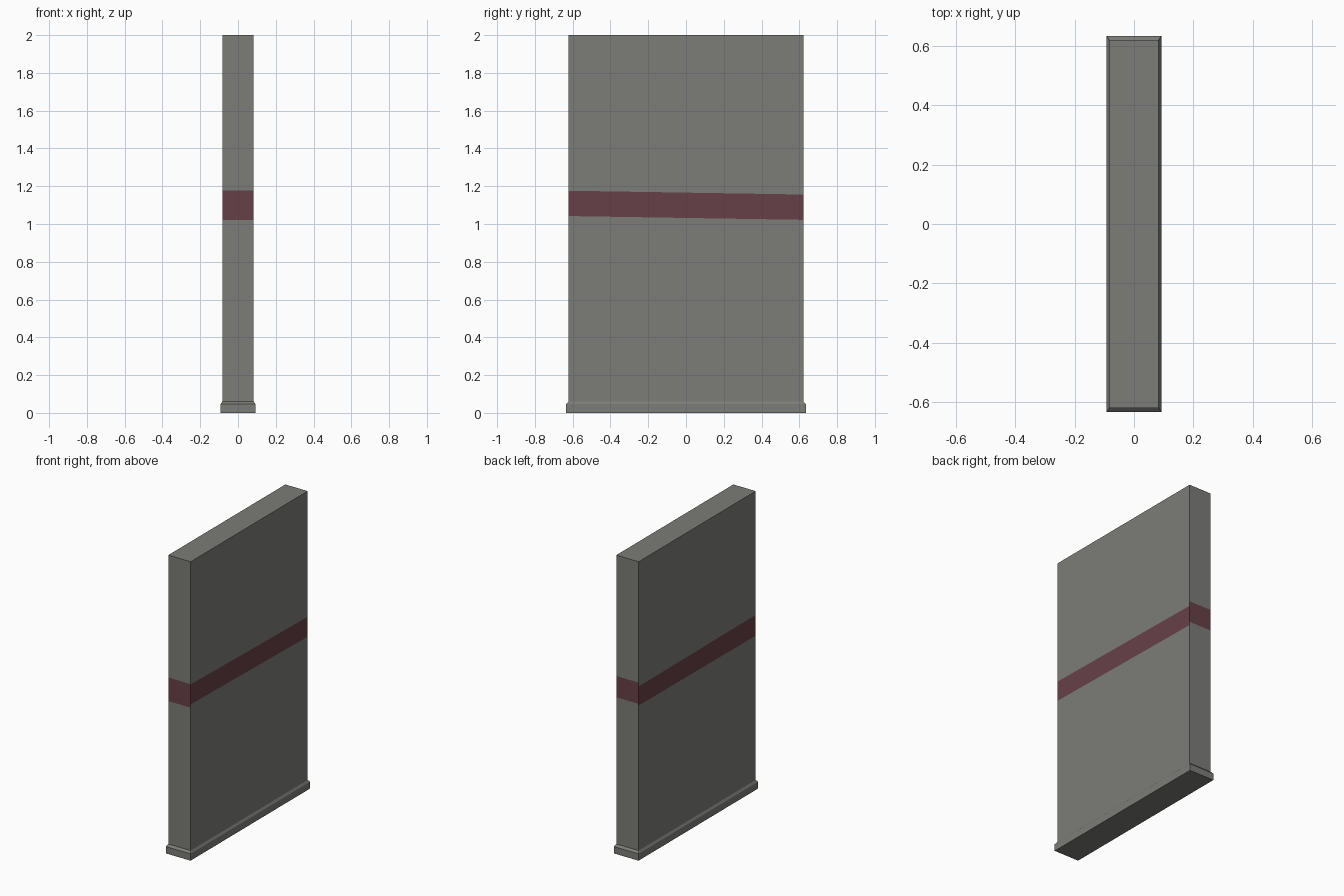
import bpy, bmesh
from mathutils import Vector

if "Cube" in bpy.data.objects:
    bpy.data.objects.remove(bpy.data.objects["Cube"])


def material(name, srgb):
    m = bpy.data.materials.new(name)
    m.diffuse_color = [((c / 255 + 0.055) / 1.055) ** 2.4 for c in srgb] + [1]
    m.use_nodes = True
    m.node_tree.nodes["Principled BSDF"].inputs["Base Color"].default_value = m.diffuse_color
    return m


grey = material("stone_grey", (124, 124, 120))
red = material("dull_red", (103, 64, 72))


def finish(bm, name, mats):
    me = bpy.data.meshes.new(name)
    bm.normal_update()
    bm.to_mesh(me)
    bm.free()
    for m in mats:
        me.materials.append(m)
    ob = bpy.data.objects.new(name, me)
    bpy.context.collection.objects.link(ob)


def stacked_rings(rings):
    """Closed solid through rectangles given as (half x, half y, z)."""
    bm = bmesh.new()
    loops = [[bm.verts.new((sx * x, sy * y, z))
              for sx, sy in ((-1, -1), (1, -1), (1, 1), (-1, 1))]
             for x, y, z in rings]
    for a, b in zip(loops, loops[1:]):
        for i in range(4):
            j = (i + 1) % 4
            bm.faces.new((a[i], a[j], b[j], b[i]))
    bm.faces.new(loops[0][::-1])
    bm.faces.new(loops[-1])
    bm.normal_update()
    return bm


HX, HY = 0.083, 0.621

# Slab, with the stripe cut into each side
slab = stacked_rings([(HX, HY, 0.055), (HX, HY, 2.0)])
# side normal, stripe bottom and top as (z at low end, z at high end)
stripes = [
    (Vector((0, -1, 0)), (1.02, 1.02), (1.178, 1.178)),
    (Vector((0, 1, 0)), (1.045, 1.045), (1.188, 1.188)),
    (Vector((1, 0, 0)), (1.042, 1.022), (1.176, 1.156)),
    (Vector((-1, 0, 0)), (1.029, 1.034), (1.168, 1.162)),
]
for normal, bottom, top in stripes:
    along = Vector((abs(normal.y), abs(normal.x), 0))
    half = HX if normal.y else HY
    for z0, z1 in (bottom, top):
        faces = [f for f in slab.faces if f.normal.dot(normal) > 0.9]
        geom = faces + list({e for f in faces for e in f.edges}) \
            + list({v for f in faces for v in f.verts})
        tilt = Vector((0, 0, 1)) - along * (z1 - z0) / (2 * half)
        bmesh.ops.bisect_plane(slab, geom=geom, dist=1e-5,
                               plane_co=(0, 0, (z0 + z1) / 2), plane_no=tilt)
        slab.normal_update()
    for f in slab.faces:
        if f.normal.dot(normal) > 0.9:
            z = f.calc_center_median().z
            f.material_index = int(bottom[0] - 0.03 < z < top[0] + 0.03)
finish(slab, "slab", [grey, red])

# Plinth with a sloped upper edge
finish(stacked_rings([(0.092, 0.635, 0), (0.092, 0.635, 0.046), (HX, HY, 0.06)]),
       "plinth", [grey])
